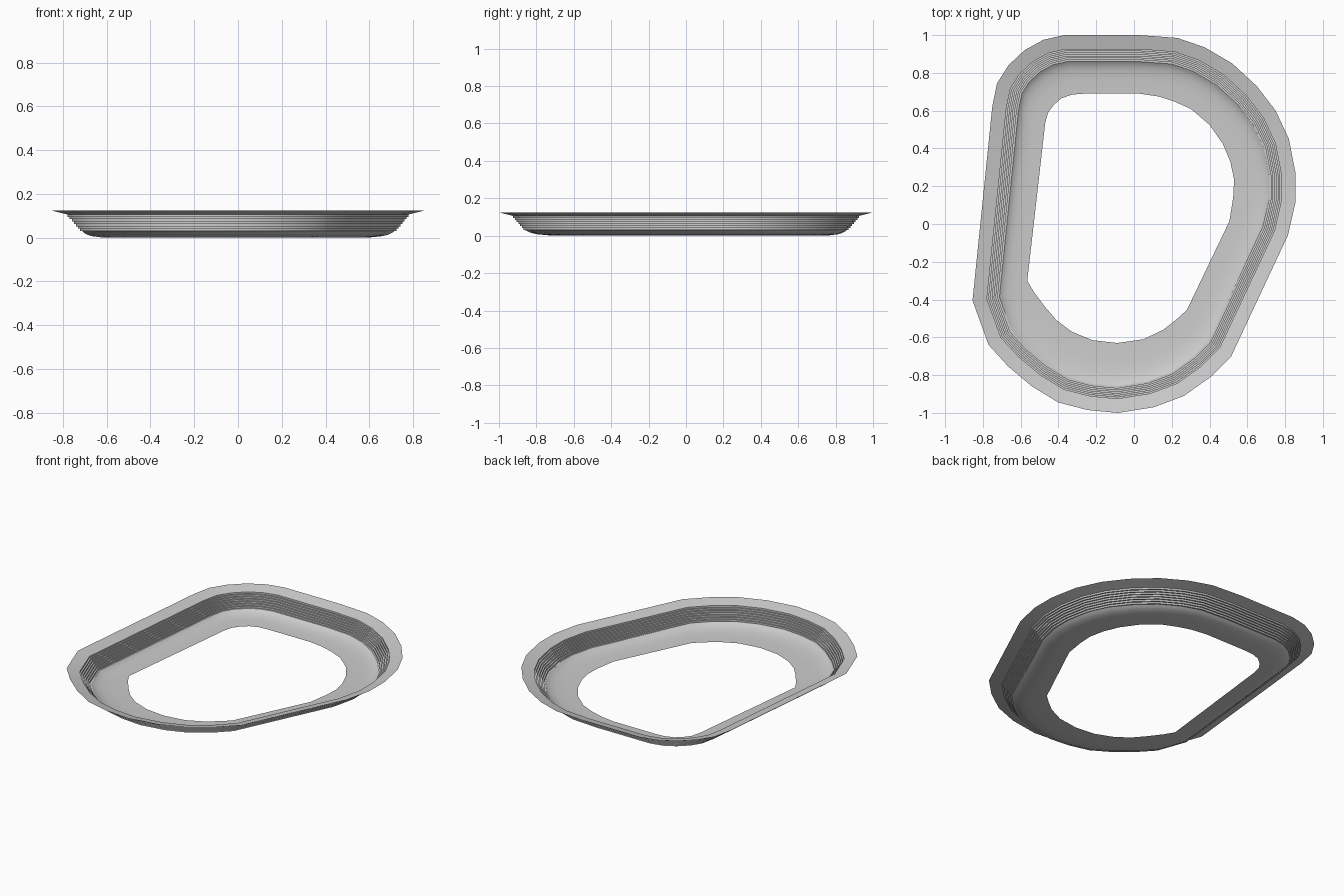
import bpy, bmesh
from mathutils import Vector

if "Cube" in bpy.data.objects:
    bpy.data.objects.remove(bpy.data.objects["Cube"])

# Plan outlines, clockwise from the back edge: outer rim and floor opening
rim = [(.03, 1), (.23, .985), (.375, .935), (.52, .85), (.65, .73), (.75, .60),
       (.82, .45), (.855, .27), (.855, .115), (.815, -.06),
       (.515, -.70), (.405, -.81), (.265, -.91), (.105, -.97), (-.085, -1),
       (-.245, -.985), (-.40, -.945), (-.54, -.86), (-.665, -.755), (-.77, -.64),
       (-.855, -.405), (-.75, .625), (-.725, .745), (-.665, .84), (-.58, .92),
       (-.48, .975), (-.37, 1)]
hole = [(.03, .69), (.13, .675), (.21, .65), (.30, .61), (.40, .525), (.47, .425),
        (.51, .33), (.53, .235), (.525, .14), (.505, .015),
        (.28, -.455), (.225, -.505), (.155, -.56), (.05, -.61), (-.09, -.63),
        (-.22, -.615), (-.33, -.57), (-.41, -.51), (-.47, -.44), (-.53, -.36),
        (-.565, -.30), (-.47, .535), (-.455, .59), (-.425, .63), (-.385, .665),
        (-.33, .685), (-.265, .69)]
rim = [Vector(p) for p in rim]
hole = [Vector(p) for p in hole]
N = len(rim)


def inset(pts, d):
    """Mitred inward offset of a clockwise outline."""
    out = []
    for i, p in enumerate(pts):
        a = (p - pts[i - 1]).normalized()
        b = (pts[(i + 1) % N] - p).normalized()
        n1, n2 = Vector((a.y, -a.x)), Vector((b.y, -b.x))
        out.append(p + (n1 + n2) * d / (1 + n1.dot(n2)))
    return out


def loft(name, rings):
    """Skin a stack of closed outlines, given as (outline, height)."""
    bm = bmesh.new()
    loops = [[bm.verts.new((p.x, p.y, z)) for p in pts] for pts, z in rings]
    for a, b in zip(loops, loops[1:]):
        for i in range(N):
            j = (i + 1) % N
            bm.faces.new((a[i], b[i], b[j], a[j]))
    me = bpy.data.meshes.new(name)
    bm.to_mesh(me)
    bm.free()
    ob = bpy.data.objects.new(name, me)
    bpy.context.collection.objects.link(ob)
    bpy.ops.object.select_all(action='DESELECT')
    ob.select_set(True)
    bpy.context.view_layer.objects.active = ob
    bpy.ops.object.shade_smooth_by_angle(angle=0.52)


# Sloping outer rim
loft("outer_rim", [(rim, .125), (inset(rim, .075), .106)])

# Terraced wall: equal risers and treads
STEPS = 7
top, bottom = (.075, .106), (.14, .03)
run, rise = (bottom[0] - top[0]) / STEPS, (top[1] - bottom[1]) / STEPS
steps = [(inset(rim, top[0]), top[1])]
for k in range(STEPS):
    z = top[1] - (k + 1) * rise
    steps.append((inset(rim, top[0] + k * run), z))
    steps.append((inset(rim, top[0] + (k + 1) * run), z))
loft("terraced_wall", steps)

# Dished floor that blends from the wall foot to the opening
foot = inset(rim, bottom[0])
floor = [([a.lerp(b, t) for a, b in zip(foot, hole)], z)
         for t, z in [(0, .03), (.06, .022), (.15, .014), (.3, .007), (.55, .002), (1, 0)]]
loft("floor_ring", floor)
